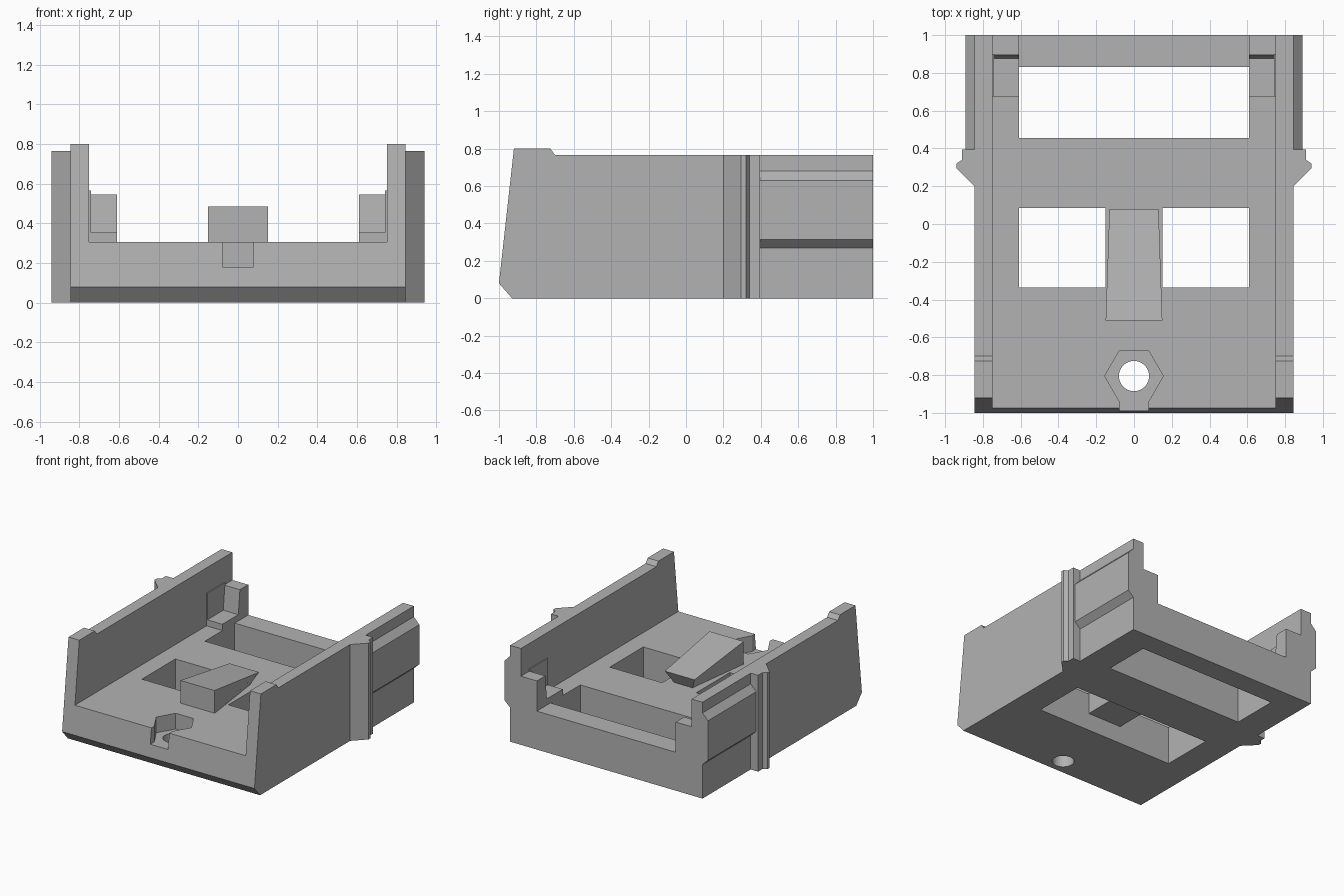
import bpy, bmesh, math
from mathutils import Vector

if "Cube" in bpy.data.objects:
    bpy.data.objects.remove(bpy.data.objects["Cube"], do_unlink=True)

grey = bpy.data.materials.new("light grey")
grey.use_nodes = True
COLOUR = (0.45, 0.45, 0.45, 1)
grey.diffuse_color = COLOUR
grey.node_tree.nodes["Principled BSDF"].inputs["Base Color"].default_value = COLOUR


def finish(name, bm):
    bmesh.ops.recalc_face_normals(bm, faces=bm.faces)
    mesh = bpy.data.meshes.new(name)
    bm.to_mesh(mesh)
    bm.free()
    mesh.materials.append(grey)
    obj = bpy.data.objects.new(name, mesh)
    bpy.context.collection.objects.link(obj)
    return obj


def prism(name, profile, lo, hi, axis):
    """Extrude a flat profile along one axis (x: y,z  y: x,z  z: x,y)."""
    bm = bmesh.new()
    verts = []
    for p in profile:
        co = list(p)
        co.insert(axis, lo)
        verts.append(bm.verts.new(co))
    face = bm.faces.new(verts)
    ext = bmesh.ops.extrude_face_region(bm, geom=[face])
    shift = Vector((0, 0, 0))
    shift[axis] = hi - lo
    moved = [v for v in ext["geom"] if isinstance(v, bmesh.types.BMVert)]
    bmesh.ops.translate(bm, verts=moved, vec=shift)
    return finish(name, bm)


def box(name, x0, x1, y0, y1, z0, z1):
    return prism(name, [(x0, y0), (x1, y0), (x1, y1), (x0, y1)], z0, z1, 2)


def ring(n, r, y):
    return [(r * math.cos(math.tau * i / n), y + r * math.sin(math.tau * i / n))
            for i in range(n)]


def combine(target, tool, operation):
    mod = target.modifiers.new(tool.name, "BOOLEAN")
    mod.operation, mod.solver, mod.object = operation, "EXACT", tool
    bpy.context.view_layer.objects.active = target
    bpy.ops.object.modifier_apply(modifier=mod.name)
    bpy.data.objects.remove(tool, do_unlink=True)


FLOOR, TOP, WALL = 0.305, 0.765, 0.845

# tray floor with a chamfered, leaning front
body = prism("tray_body", [(-0.93, 0), (1, 0), (1, FLOOR), (-0.975, FLOOR), (-1, 0.08)],
             -WALL, WALL, 0)

wall = [(-0.93, 0), (1, 0), (1, TOP), (-0.70, TOP), (-0.725, 0.8), (-0.92, 0.8), (-1, 0.08)]
column = [(0.80, 0.2), (WALL, 0.2), (0.94, 0.295), (0.94, 0.32), (0.91, 0.34),
          (0.91, 0.395), (0.80, 0.395)]
rail = [(0.80, 0.27), (WALL, 0.27), (0.893, 0.315), (0.893, 0.63), (WALL, 0.68), (0.80, 0.68)]
post = [(0.875, 0.2), (1, 0.2), (1, 0.545), (0.895, 0.545), (0.875, 0.355)]

for s in (1, -1):
    def flip(profile):
        return [(s * a, b) for a, b in profile]

    def span(a, b):
        return sorted((s * a, s * b))

    # side wall, outer column and guide rail
    combine(body, prism("side_wall", wall, *span(0.75, WALL), 0), "UNION")
    combine(body, prism("column", flip(column), 0, TOP, 2), "UNION")
    combine(body, prism("rail", flip(rail), 0.38, 1, 1), "UNION")
    # rear corner post, low pad and thin wall plate
    combine(body, prism("post", post, *span(0.61, 0.77), 0), "UNION")
    combine(body, box("pad", *span(0.61, 0.77), 0.675, 0.9, 0.2, 0.355), "UNION")
    combine(body, box("plate", *span(0.742, 0.77), 0.675, 0.9, 0.2, 0.565), "UNION")
    # middle opening, one half each side of the bridge
    combine(body, box("opening", *span(0.15, 0.61), -0.335, 0.085, -1, 1), "DIFFERENCE")

# rear opening and relief beneath the bridge
combine(body, box("rear_opening", -0.61, 0.61, 0.455, 0.83, -1, 0.6), "DIFFERENCE")
combine(body, box("bridge_relief", -0.2, 0.2, -0.335, 0.085, -1, 0.14), "DIFFERENCE")

# hexagonal pocket, front slot and round through hole
combine(body, prism("hex_pocket", ring(6, 0.155, -0.805), 0.18, 1, 2), "DIFFERENCE")
combine(body, box("front_slot", -0.078, 0.078, -1.2, -0.85, 0.18, 1), "DIFFERENCE")
combine(body, prism("bolt_hole", ring(32, 0.08, -0.805), -1, 1, 2), "DIFFERENCE")

# wedge-shaped catch, narrowing towards the back
bm = bmesh.new()
front = [bm.verts.new((x, -0.51, z)) for x, z in
         ((-0.15, 0.3), (0.15, 0.3), (0.15, 0.485), (-0.15, 0.485))]
back = [bm.verts.new((x, y, z)) for x, y, z in
        ((-0.08, 0.03, 0.3), (0.08, 0.03, 0.3), (0.13, 0.08, 0.4), (-0.13, 0.08, 0.4))]
bm.faces.new(front)
bm.faces.new(back)
for i in range(4):
    j = (i + 1) % 4
    bm.faces.new((front[i], front[j], back[j], back[i]))
finish("catch", bm)
